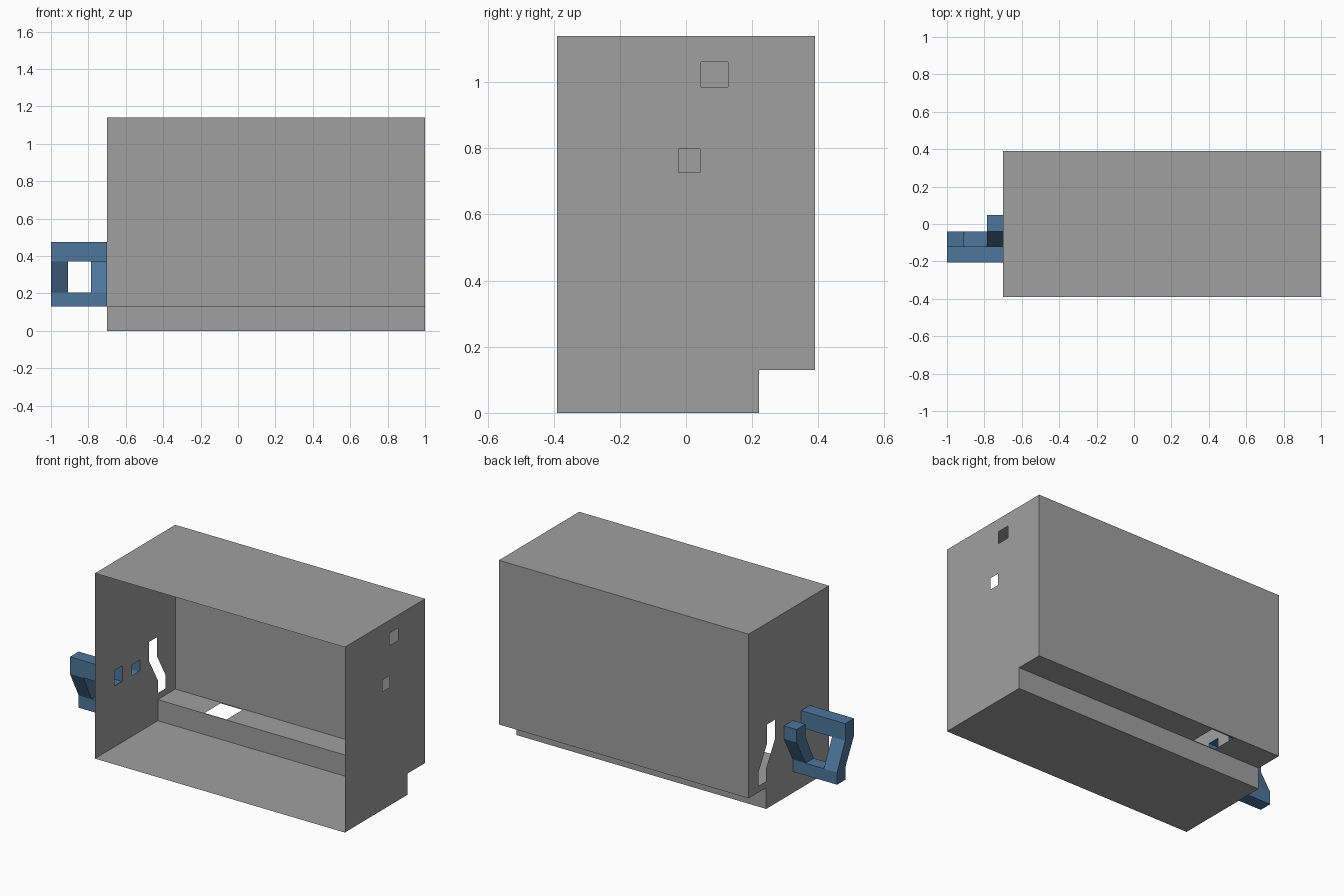
import bpy, bmesh

if "Cube" in bpy.data.objects:
    bpy.data.objects.remove(bpy.data.objects["Cube"])

X0, X1, YF, YB, H = -0.70, 1.0, -0.39, 0.39, 1.14
SY, SZ = 0.22, 0.13  # step at the lower back


def rect(a0, a1, b0, b1):
    return [(a0, b0), (a1, b0), (a1, b1), (a0, b1)]


def panel(bm, outline, holes, place):
    """Flat sheet with cut-outs; place() maps 2D points into space."""
    edges = []
    for loop in [outline] + holes:
        vs = [bm.verts.new(place(*p)) for p in loop]
        edges += [bm.edges.new((vs[i], vs[i - 1])) for i in range(len(vs))]
    bmesh.ops.triangle_fill(bm, edges=edges, use_beauty=True, use_dissolve=False)


def finish(bm, name, colour):
    bmesh.ops.remove_doubles(bm, verts=bm.verts, dist=1e-4)
    bmesh.ops.recalc_face_normals(bm, faces=bm.faces)
    mesh = bpy.data.meshes.new(name)
    bm.to_mesh(mesh)
    bm.free()
    obj = bpy.data.objects.new(name, mesh)
    bpy.context.collection.objects.link(obj)
    mat = bpy.data.materials.new(name + "_colour")
    mat.diffuse_color = colour
    mat.use_nodes = True
    mat.node_tree.nodes["Principled BSDF"].inputs["Base Color"].default_value = mat.diffuse_color
    mesh.materials.append(mat)
    return obj


# Open-fronted housing: thin sheets following the side profile
profile = [(YF, 0), (SY, 0), (SY, SZ), (YB, SZ), (YB, H), (YF, H)]
bm = bmesh.new()
for i in (0, 1, 3, 4):
    (ya, za), (yb, zb) = profile[i], profile[i + 1]
    bm.faces.new([bm.verts.new(p) for p in
                  ((X0, ya, za), (X1, ya, za), (X1, yb, zb), (X0, yb, zb))])

# Ledge over the step, with its rectangular opening
panel(bm, rect(X0, X1, SY, YB), [rect(-0.385, -0.235, 0.225, 0.38)],
      lambda x, y: (x, y, SZ))

# Right wall with two square holes
panel(bm, profile, [rect(0.045, 0.127, 0.985, 1.06), rect(-0.023, 0.042, 0.727, 0.798)],
      lambda y, z: (X1, y, z))

# Left wall with the bent slot and the two handle sockets
slot = [(0.136, 0.517), (0.214, 0.517), (0.214, 0.397), (0.297, 0.25),
        (0.297, 0.17), (0.22, 0.17), (0.22, 0.25), (0.136, 0.397)]
panel(bm, profile, [slot, rect(-0.2, -0.125, 0.375, 0.47),
                    rect(-0.03, 0.045, 0.375, 0.44)],
      lambda y, z: (X0, y, z))
finish(bm, "housing", (0.35, 0.35, 0.35, 1))

# Handle: hollow joined blocks, each between a lower and an upper y range
LOW, FRONT, BACK = (-0.12, -0.04), (-0.205, -0.12), (-0.04, 0.047)
xs = [-1.0, -0.91, -0.785, X0]
cells = []
for i in range(3):
    cells.append((i, 0.13, LOW, 0.205, LOW))        # lower bar
    cells.append((i, 0.37, FRONT, 0.475, FRONT))    # upper bar
cells += [(0, 0.205, LOW, 0.37, FRONT),             # outer sloping post
          (2, 0.205, LOW, 0.365, BACK),             # inner sloping prong
          (2, 0.365, BACK, 0.445, BACK)]            # prong tip

faces = {}
for i, z0, ya, z1, yb in cells:
    c = [(x, y, z) for z, ys in ((z0, ya), (z1, yb)) for y in ys for x in xs[i:i + 2]]
    for q in ((0, 1, 3, 2), (4, 5, 7, 6), (0, 1, 5, 4),
              (2, 3, 7, 6), (0, 2, 6, 4), (1, 3, 7, 5)):
        pts = [c[k] for k in q]
        faces.setdefault(frozenset(pts), []).append(pts)

bm = bmesh.new()
for group in faces.values():
    # skip shared inner faces and those lying on the housing wall
    if len(group) == 1 and not all(p[0] == X0 for p in group[0]):
        bm.faces.new([bm.verts.new(p) for p in group[0]])
finish(bm, "side_handle", (0.075, 0.18, 0.33, 1))
